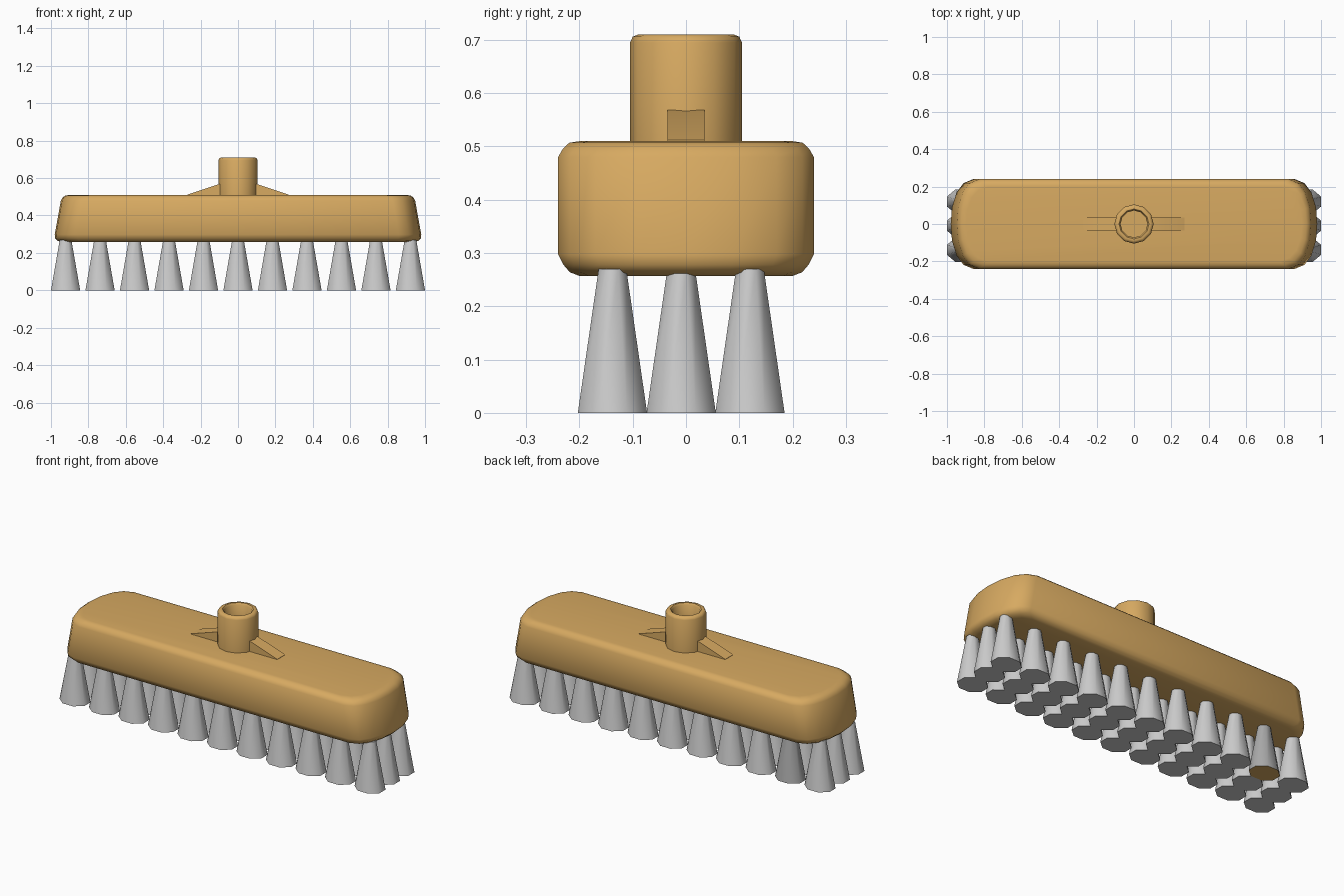
import bpy, bmesh, math

if "Cube" in bpy.data.objects:
    bpy.data.objects.remove(bpy.data.objects["Cube"])

tan = bpy.data.materials.new("tan")
tan.diffuse_color = (0.68, 0.40, 0.12, 1)
tan.use_nodes = True
tan.node_tree.nodes["Principled BSDF"].inputs["Base Color"].default_value = tan.diffuse_color


def loft(name, rings, mat=None, angle=40):
    """Skin a stack of equal-length rings, capping both ends."""
    bm = bmesh.new()
    loops = [[bm.verts.new(p) for p in r] for r in rings]
    n = len(loops[0])
    for a, b in zip(loops, loops[1:]):
        for i in range(n):
            j = (i + 1) % n
            bm.faces.new((a[i], a[j], b[j], b[i]))
    bm.faces.new(loops[0][::-1])
    bm.faces.new(loops[-1])
    bmesh.ops.recalc_face_normals(bm, faces=bm.faces)
    me = bpy.data.meshes.new(name)
    bm.to_mesh(me)
    bm.free()
    ob = bpy.data.objects.new(name, me)
    bpy.context.collection.objects.link(ob)
    if mat:
        me.materials.append(mat)
    bpy.ops.object.select_all(action='DESELECT')
    bpy.context.view_layer.objects.active = ob
    ob.select_set(True)
    bpy.ops.object.shade_smooth_by_angle(angle=math.radians(angle))
    return ob


def ellipse(cx, cy, z, rx, ry, n, turn=0.0):
    return [(cx + rx * math.cos(2 * math.pi * (i + turn) / n),
             cy + ry * math.sin(2 * math.pi * (i + turn) / n), z) for i in range(n)]


# Brush block: bowed-end outline lofted through rounded, tapering levels
quarter = [(0.98, 0.0), (0.973, 0.09), (0.948, 0.17), (0.912, 0.218), (0.86, 0.24)]
right = [(x, -y) for x, y in quarter[:0:-1]] + quarter
outline = right + [(-x, -y) for x, y in right]
levels = [(0.257, 0.04, 0.20), (0.264, 0.016, 0.218), (0.278, 0.002, 0.23), (0.298, 0.0, 0.24),
          (0.48, 0.033, 0.24), (0.496, 0.042, 0.231), (0.507, 0.058, 0.219), (0.51, 0.082, 0.20)]
loft("brush_block",
     [[(x - math.copysign(s, x), y * w / 0.24, z) for x, y in outline] for z, s, w in levels], tan)

# Handle socket with a recessed bore
socket = [(0.50, 0.105), (0.695, 0.105), (0.706, 0.10), (0.71, 0.09),
          (0.71, 0.08), (0.70, 0.072), (0.60, 0.072)]
loft("handle_socket", [ellipse(0, 0, z, r, r, 12) for z, r in socket], tan, 50)

# Sloping ribs either side of the socket
for side, label in ((1, "right"), (-1, "left")):
    profile = [(0.08, 0.50), (0.27, 0.50), (0.27, 0.512), (0.10, 0.568), (0.08, 0.568)]
    loft("socket_rib_" + label,
         [[(side * x, y, z) for x, z in profile] for y in (-0.035, 0.035)], tan, 20)

# Bristle tufts: 11 x 3 octagonal tapered cones, wide at the floor
k = 1 / math.cos(math.pi / 8)
for col in range(11):
    for row, y in enumerate((-0.138, -0.009, 0.12)):
        x = -0.922 + col * 0.1844
        tuft = loft(f"bristle_tuft_{col}_{row}",
                    [ellipse(x, y, 0.0, 0.078 * k, 0.065 * k, 8, 0.5),
                     ellipse(x, y, 0.27, 0.031 * k, 0.026 * k, 8, 0.5)], None, 50)
        # One tuft has a tan underside
        if (col, row) == (1, 2):
            grey = bpy.data.materials.new("grey")
            grey.diffuse_color = (0.4, 0.4, 0.4, 1)
            grey.use_nodes = True
            grey.node_tree.nodes["Principled BSDF"].inputs["Base Color"].default_value = grey.diffuse_color
            tuft.data.materials.append(grey)
            tuft.data.materials.append(tan)
            for f in tuft.data.polygons:
                f.material_index = 1 if f.normal.z < -0.9 else 0
